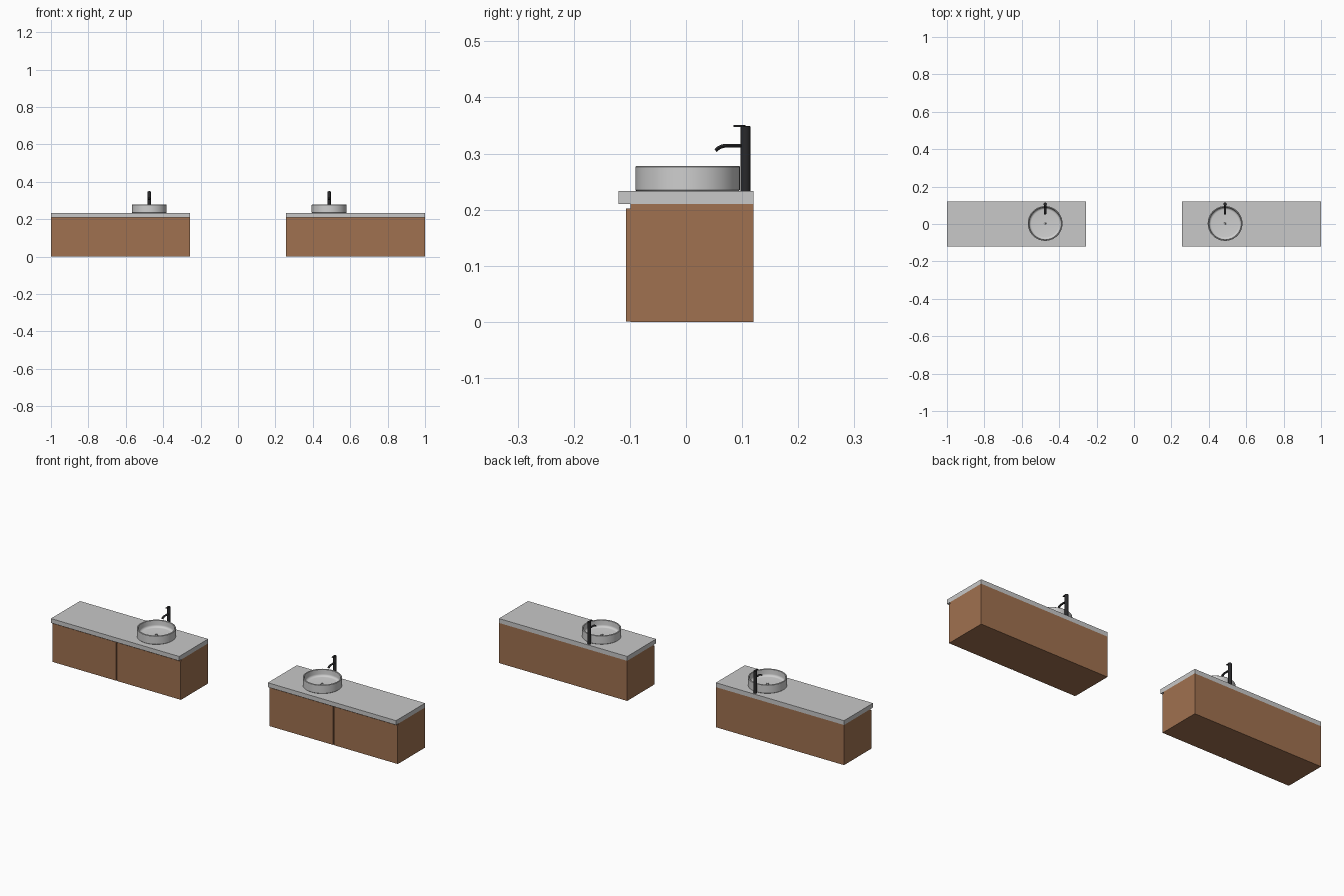
import bpy, bmesh, math

if "Cube" in bpy.data.objects:
    bpy.data.objects.remove(bpy.data.objects["Cube"])


def material(name, rgb):
    m = bpy.data.materials.new(name)
    m.diffuse_color = (*rgb, 1)
    m.use_nodes = True
    m.node_tree.nodes["Principled BSDF"].inputs["Base Color"].default_value = m.diffuse_color
    return m


WOOD = material("brown wood", (0.35, 0.165, 0.08))
STONE = material("light grey stone", (0.58, 0.58, 0.58))
CERAMIC = material("pale grey ceramic", (0.62, 0.62, 0.62))
BLACK = material("matt black", (0.022, 0.022, 0.024))
CHROME = material("grey metal", (0.4, 0.4, 0.4))


def finish(name, bm, mat, smooth=False):
    bmesh.ops.recalc_face_normals(bm, faces=bm.faces)
    me = bpy.data.meshes.new(name)
    bm.to_mesh(me)
    bm.free()
    me.materials.append(mat)
    ob = bpy.data.objects.new(name, me)
    bpy.context.collection.objects.link(ob)
    if smooth:
        bpy.ops.object.select_all(action='DESELECT')
        ob.select_set(True)
        bpy.context.view_layer.objects.active = ob
        bpy.ops.object.shade_smooth_by_angle(angle=math.radians(35))
    return ob


def box(name, x, y, z, mat):
    bm = bmesh.new()
    bmesh.ops.create_cube(bm, size=1)
    for v in bm.verts:
        v.co = [(r[0] + r[1]) / 2 + c * (r[1] - r[0]) for c, r in zip(v.co, (x, y, z))]
    return finish(name, bm, mat)


def lathe(name, profile, cx, cy, mat, n=64):
    """Revolve (radius, z) points around a vertical axis."""
    bm = bmesh.new()
    vs = [bm.verts.new((cx + r, cy, z)) for r, z in profile]
    es = [bm.edges.new(p) for p in zip(vs, vs[1:])]
    bmesh.ops.spin(bm, geom=vs + es, cent=(cx, cy, 0), axis=(0, 0, 1),
                   angle=math.tau, steps=n, use_merge=True)
    bmesh.ops.remove_doubles(bm, verts=bm.verts, dist=1e-5)
    return finish(name, bm, mat, True)


def spout(name, cx, path, hw, hh, mat, n=16):
    """Sweep an elliptical section along a path in the yz plane."""
    bm = bmesh.new()
    rings = []
    for i, (y, z) in enumerate(path):
        a, b = path[max(i - 1, 0)], path[min(i + 1, len(path) - 1)]
        dy, dz = b[0] - a[0], b[1] - a[1]
        length = math.hypot(dy, dz)
        ny, nz = -dz / length, dy / length
        ring = []
        for k in range(n):
            t = math.tau * k / n
            s = hh * math.sin(t)
            ring.append(bm.verts.new((cx + hw * math.cos(t), y + ny * s, z + nz * s)))
        rings.append(ring)
    for r, q in zip(rings, rings[1:]):
        for k in range(n):
            bm.faces.new((r[k], r[(k + 1) % n], q[(k + 1) % n], q[k]))
    bm.faces.new(rings[0])
    bm.faces.new(rings[-1])
    return finish(name, bm, mat, True)


TOP = 0.233    # counter surface
GAP = 0.0025   # half of the gap between the doors

for side, x0, x1, bx in (("left", -1.0, -0.257, -0.475), ("right", 0.257, 1.0, 0.487)):
    mid = (x0 + x1) / 2

    # cabinet body, two doors and the counter
    box(side + "_cabinet", (x0, x1), (-0.099, 0.12), (0, 0.21), WOOD)
    box(side + "_door_outer", (x0, mid - GAP), (-0.107, -0.099), (0.001, 0.202), WOOD)
    box(side + "_door_inner", (mid + GAP, x1), (-0.107, -0.099), (0.001, 0.202), WOOD)
    box(side + "_counter", (x0, x1), (-0.12, 0.12), (0.21, TOP), STONE)

    # round basin with a thin wall and rounded inner floor
    by, R = 0.003, 0.093
    prof = [(0, TOP), (R - 0.002, TOP), (R, TOP + 0.002), (R, 0.2765), (R - 0.0015, 0.278),
            (R - 0.0055, 0.278), (R - 0.007, 0.2765), (R - 0.008, 0.254)]
    for k in range(1, 7):
        t = math.radians(15 * k)
        prof.append((R - 0.02 + 0.012 * math.cos(t), 0.254 - 0.012 * math.sin(t)))
    prof += [(0.01, 0.24), (0, 0.24)]
    lathe(side + "_basin", prof, bx, by, CERAMIC)
    lathe(side + "_drain", [(0, 0.239), (0.008, 0.239), (0.008, 0.2415), (0.006, 0.2425),
                            (0.0055, 0.2415), (0.004, 0.2415), (0.003, 0.2425), (0, 0.2425)],
          bx, by, CHROME, 32)

    # tap column, curved spout and flat lever
    ty = 0.106
    lathe(side + "_tap_column", [(0, TOP), (0.009, TOP), (0.009, 0.348), (0.008, 0.349),
                                 (0, 0.349)], bx, ty, BLACK, 32)
    path = [(ty, 0.314), (0.072, 0.314)]
    for k in range(1, 7):
        t = math.radians(8 * k)
        path.append((0.072 - 0.026 * math.sin(t), 0.314 - 0.026 * (1 - math.cos(t))))
    spout(side + "_tap_spout", bx, path, 0.006, 0.0033, BLACK)
    box(side + "_tap_lever", (bx - 0.004, bx + 0.004), (0.085, ty), (0.3475, 0.3505), BLACK)
